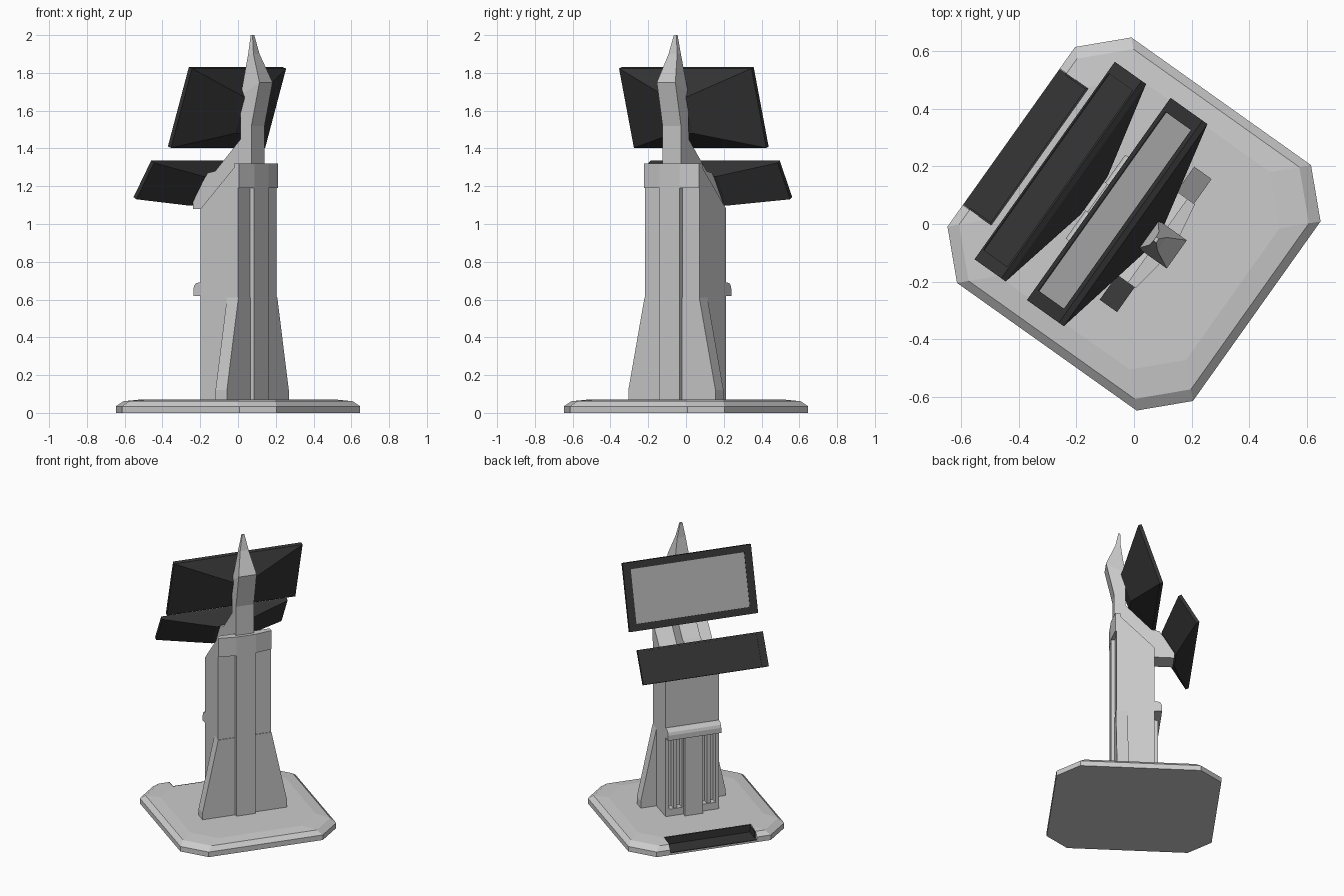
import bpy, bmesh, math
from mathutils import Matrix, Vector

if "Cube" in bpy.data.objects:
    bpy.data.objects.remove(bpy.data.objects["Cube"])

# Built in a local frame (x = front, y = width), then turned about z
TURN = Matrix.Rotation(math.radians(-35.4), 4, 'Z')

def material(name, g):
    m = bpy.data.materials.new(name)
    m.diffuse_color = (g, g, g, 1)
    m.use_nodes = True
    m.node_tree.nodes["Principled BSDF"].inputs["Base Color"].default_value = m.diffuse_color
    return m

DARK = material("dark_plastic", 0.035)
GLASS = material("screen_grey", 0.4)

def finish(name, bm, mats=()):
    bmesh.ops.recalc_face_normals(bm, faces=bm.faces)
    bm.transform(TURN)
    me = bpy.data.meshes.new(name)
    bm.to_mesh(me)
    bm.free()
    for m in mats:
        me.materials.append(m)
    ob = bpy.data.objects.new(name, me)
    bpy.context.collection.objects.link(ob)
    return ob

def loft(name, rings, mats=()):
    bm = bmesh.new()
    vr = [[bm.verts.new(p) for p in r] for r in rings]
    n = len(vr[0])
    for a, b in zip(vr, vr[1:]):
        for i in range(n):
            j = (i + 1) % n
            bm.faces.new((a[i], a[j], b[j], b[i]))
    bm.faces.new(vr[0])
    bm.faces.new(vr[-1])
    return finish(name, bm, mats)

def side_prism(name, pts, half, mats=()):
    """Profile in (x, z), extruded across the width."""
    return loft(name, [[(x, y, z) for x, z in pts] for y in (-half, half)], mats)

def box(name, x0, x1, y0, y1, z0, z1, mats=()):
    return loft(name, [[(x0, y0, z), (x1, y0, z), (x1, y1, z), (x0, y1, z)] for z in (z0, z1)], mats)

def cut(ob, cutters):
    bpy.context.view_layer.objects.active = ob
    for c in cutters:
        mod = ob.modifiers.new("cut", 'BOOLEAN')
        mod.operation = 'DIFFERENCE'
        mod.object = c
        bpy.ops.object.modifier_apply(modifier=mod.name)
        bpy.data.objects.remove(c)

# Base plate: chamfered square with bevelled, slightly crowned top
def octagon(h, z):
    k = h - 0.14
    return [(h, -k, z), (h, k, z), (k, h, z), (-k, h, z),
            (-h, k, z), (-h, -k, z), (-k, -h, z), (k, -h, z)]

base = loft("base_plate", [octagon(h, z) for h, z in
                           ((0.522, 0), (0.522, 0.035), (0.493, 0.062), (0.42, 0.072))])
cut(base, [box("cutter", -0.6, -0.40, -0.29, 0.29, 0.012, 0.2)])

# Dark lining of the recess at the user's side
side_prism("recess_floor", [(-0.521, 0.005), (-0.521, 0.016), (-0.401, 0.022), (-0.401, 0.005)], 0.289, [DARK])
box("recess_back", -0.408, -0.399, -0.289, 0.289, 0.01, 0.0715, [DARK])
for s, tag in ((-1, "right"), (1, "left")):
    y0, y1 = sorted((s * 0.283, s * 0.291))
    box("recess_side_" + tag, -0.495, -0.40, y0, y1, 0.01, 0.062, [DARK])

# Main column with a sloping top and slots at the back
column = side_prism("column", [(-0.117, 0.06), (-0.117, 1.08), (0.122, 1.32), (0.125, 1.32), (0.125, 0.06)], 0.178)
cut(column, [box("cutter", -0.2, -0.07, min(s * 0.07, s * 0.155), max(s * 0.07, s * 0.155), 0.12, 0.61)
             for s in (-1, 1)])
box("back_rib", -0.148, -0.10, -0.06, 0.06, 0.065, 0.63)
for s, tag in ((-1, "right"), (1, "left")):
    box("slot_rail_" + tag, -0.11, -0.06, s * 0.112 - 0.012, s * 0.112 + 0.012, 0.1, 0.62)

# Rounded ledge above the slots
side_prism("ledge", [(-0.10, 0.62), (-0.164, 0.62), (-0.164, 0.655), (-0.158, 0.674),
                     (-0.147, 0.686), (-0.13, 0.69), (-0.10, 0.69)], 0.178)

# Flared front fins, front rib and top band
fin = [(-0.283, 0.07), (0.283, 0.07), (0.283, 0.12), (0.178, 0.61), (-0.178, 0.61), (-0.283, 0.12)]
loft("flared_fins", [[(x, y, z) for y, z in fin] for x in (0.055, 0.129)])
box("front_rib", 0.10, 0.151, -0.065, 0.065, 0.065, 1.25)
band = [(0.10, -0.178), (0.133, -0.178), (0.152, -0.065), (0.152, 0.065), (0.133, 0.178), (0.10, 0.178)]
loft("top_band", [[(x, y, z) for x, y in band] for z in (1.19, 1.32)])

# Bracket arm carrying the lower screen
side_prism("bracket_arm", [(0.10, 1.30), (0.07, 1.45), (0.06, 1.45), (-0.105, 1.28), (-0.155, 1.27),
                           (-0.25, 1.13), (-0.25, 1.08), (-0.10, 1.08)], 0.06)

# Spire: front x, front z, back x, back z, half width
loft("spire", [[(xf, -w, zf), (xf, w, zf), (xb, w, zb), (xb, -w, zb)] for xf, zf, xb, zb, w in
               ((0.13, 1.30, 0.05, 1.30, 0.06), (0.13, 1.52, 0.06, 1.50, 0.06),
                (0.182, 1.75, 0.06, 1.68, 0.06), (0.12, 1.90, 0.086, 1.90, 0.028),
                (0.10, 2.0, 0.088, 2.0, 0.008))])

# Screens: rim, tapered shell behind, inset panel on the face
def screen(name, top, bottom, half, depth, back_h, back_w, margin, panel):
    t, b = Vector((top[0], 0, top[1])), Vector((bottom[0], 0, bottom[1]))
    mid, up = (t + b) / 2, (t - b).normalized()
    back = Vector((up.z, 0, -up.x))
    h = (t - b).length / 2

    def rect(d, w, hh):
        c = mid + back * d
        return [c + up * (sz * hh) + Vector((0, sy * w, 0))
                for sy, sz in ((-1, -1), (1, -1), (1, 1), (-1, 1))]

    mw, mh = margin
    loft(name + "_housing", [rect(0.008, half - mw, h - mh), rect(0, half - mw, h - mh), rect(0, half, h),
                             rect(0.022, half, h), rect(depth, back_w, back_h)], [DARK])
    loft(name + "_panel", [rect(0.003, half - mw, h - mh), rect(0.01, half - mw, h - mh)], [panel])

screen("upper_screen", (-0.014, 1.83), (-0.15, 1.41), 0.43, 0.145, 0.10, 0.06, (0.05, 0.045), GLASS)
screen("lower_screen", (-0.266, 1.335), (-0.38, 1.142), 0.42, 0.125, 0.09, 0.08, (0.045, 0.012), DARK)
